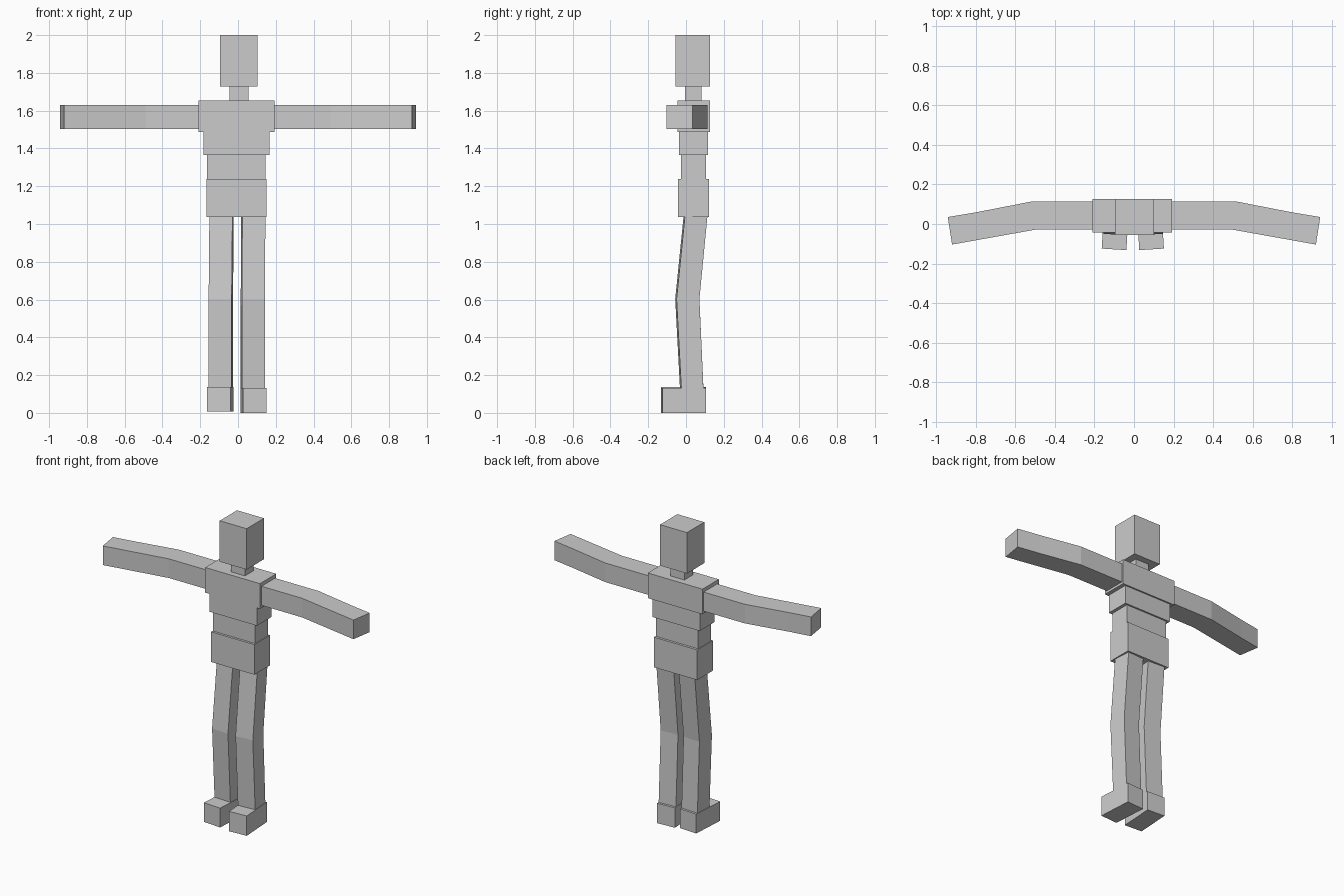
import bpy
from math import cos, sin, radians

if "Cube" in bpy.data.objects:
    bpy.data.objects.remove(bpy.data.objects["Cube"])


def mesh_object(name, verts, faces):
    mesh = bpy.data.meshes.new(name)
    mesh.from_pydata(verts, [], faces)
    obj = bpy.data.objects.new(name, mesh)
    bpy.context.collection.objects.link(obj)
    # consistent outward normals
    import bmesh
    bm = bmesh.new()
    bm.from_mesh(mesh)
    bmesh.ops.recalc_face_normals(bm, faces=bm.faces)
    bm.to_mesh(mesh)
    bm.free()
    return obj


def block(name, lower, upper):
    """Six-sided solid between two rings of four corners."""
    sides = [(i, (i + 1) % 4, 4 + (i + 1) % 4, 4 + i) for i in range(4)]
    return mesh_object(name, lower + upper, [(3, 2, 1, 0), (4, 5, 6, 7)] + sides)


def ring(x, y, z, w, d, yaw=0):
    """Rectangle centred on x, y at height z, turned by yaw degrees."""
    c, s = cos(radians(yaw)), sin(radians(yaw))
    corners = [(-w / 2, -d / 2), (w / 2, -d / 2), (w / 2, d / 2), (-w / 2, d / 2)]
    return [(x + a * c - b * s, y + a * s + b * c, z) for a, b in corners]


# head and torso: x range, y range, z range
for name, x0, x1, y0, y1, z0, z1 in [
    ("head", -0.096, 0.102, -0.055, 0.127, 1.728, 2.0),
    ("neck", -0.046, 0.055, -0.006, 0.083, 1.655, 1.728),
    ("shoulders", -0.21, 0.192, -0.044, 0.127, 1.488, 1.655),
    ("chest", -0.183, 0.166, -0.038, 0.117, 1.366, 1.488),
    ("waist", -0.163, 0.145, -0.027, 0.106, 1.238, 1.366),
    ("hips", -0.168, 0.15, -0.042, 0.122, 1.038, 1.238),
]:
    x, y, w, d = (x0 + x1) / 2, (y0 + y1) / 2, x1 - x0, y1 - y0
    block(name, ring(x, y, z0, w, d), ring(x, y, z1, w, d))

# arms: back and front edge points at each joint, seen from above
joints = [((0.19, 0.115), (0.19, -0.027)), ((0.513, 0.115), (0.49, -0.027)),
          ((0.79, 0.061), (0.77, -0.077)), ((0.943, 0.035), (0.921, -0.104))]
for side, label in ((-1, "right"), (1, "left")):
    for i, part in enumerate(("upper_arm", "forearm", "hand")):
        plan = [joints[i][0], joints[i + 1][0], joints[i + 1][1], joints[i][1]]
        block(f"{label}_{part}",
              [(side * x, y, 1.504) for x, y in plan],
              [(side * x, y, 1.631) for x, y in plan])

# legs: turned slightly outwards
for side, label, hip_x, knee_x, foot_x, lift in (
        (-1, "right", -0.087, -0.091, -0.094, 0.008),
        (1, "left", 0.080, 0.079, 0.082, 0.0)):
    yaw = side * 3.5
    block(f"{label}_thigh",
          ring(knee_x, 0.007, 0.603, 0.122, 0.121, yaw),
          ring(hip_x, 0.05, 1.038, 0.122, 0.119, yaw))
    block(f"{label}_shin",
          ring(knee_x, 0.03, 0.133 + lift / 2, 0.122, 0.117, yaw),
          ring(knee_x, 0.007, 0.603, 0.122, 0.121, yaw))
    block(f"{label}_foot",
          ring(foot_x, -0.013, lift, 0.125, 0.231, yaw),
          ring(foot_x, -0.013, 0.132 + lift / 2, 0.125, 0.231, yaw))
